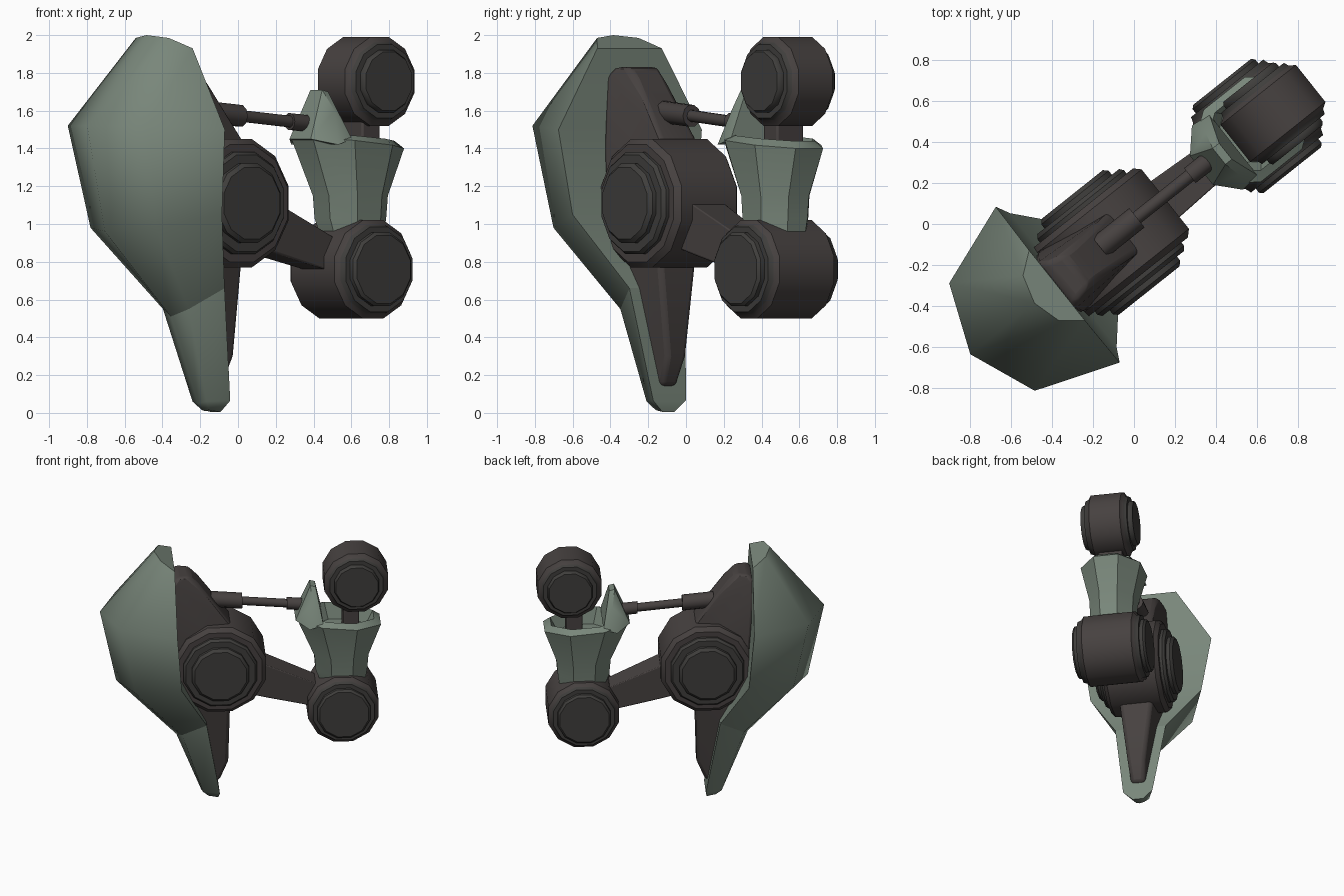
import bpy, bmesh, math
from mathutils import Vector

if "Cube" in bpy.data.objects:
    bpy.data.objects.remove(bpy.data.objects["Cube"])

# Arm frame: u runs along the arm, v across it
ANGLE = math.radians(38.5)
C, S = math.cos(ANGLE), math.sin(ANGLE)


def place(u, v, z):
    return Vector((C * u + S * v, S * u - C * v, z))


def material(name, rgb):
    m = bpy.data.materials.new(name)
    m.use_nodes = True
    m.diffuse_color = (*rgb, 1)
    bsdf = m.node_tree.nodes["Principled BSDF"]
    bsdf.inputs["Base Color"].default_value = (*rgb, 1)
    bsdf.inputs["Roughness"].default_value = 0.7
    return m


GREEN = material("sage_green", (0.19, 0.24, 0.195))
DARK = material("dark_brown_grey", (0.062, 0.053, 0.051))
CAP = material("charcoal", (0.05, 0.048, 0.045))


def finish(name, bm, mats, smooth=35, bevel=0):
    bmesh.ops.recalc_face_normals(bm, faces=bm.faces[:])
    me = bpy.data.meshes.new(name)
    bm.to_mesh(me)
    bm.free()
    ob = bpy.data.objects.new(name, me)
    bpy.context.collection.objects.link(ob)
    for m in mats:
        me.materials.append(m)
    if bevel:
        b = ob.modifiers.new("Bevel", "BEVEL")
        b.width, b.segments, b.limit_method = bevel, 2, "ANGLE"
    bpy.ops.object.select_all(action="DESELECT")
    ob.select_set(True)
    bpy.context.view_layer.objects.active = ob
    bpy.ops.object.shade_smooth_by_angle(angle=math.radians(smooth))
    return ob


def loft(name, rings, mats, smooth=35, cap_from=None):
    """Skin rings of (u, v, z) points and close both ends."""
    bm = bmesh.new()
    rows = [[bm.verts.new(place(*p)) for p in ring] for ring in rings]
    n = len(rows[0])
    for k, (a, b) in enumerate(zip(rows, rows[1:])):
        for i in range(n):
            j = (i + 1) % n
            f = bm.faces.new((a[i], a[j], b[j], b[i]))
            if cap_from and not cap_from <= k < len(rows) - 1 - cap_from:
                f.material_index = 1
    for row in (rows[0], rows[-1]):
        bm.faces.new(row).material_index = 1 if cap_from else 0
    return finish(name, bm, mats, smooth)


def hull(name, pts, mat, bevel=0.02):
    """Convex block from points mirrored across the arm's centre plane."""
    bm = bmesh.new()
    for u, v, z in pts:
        for s in (1, -1):
            bm.verts.new(place(u, v * s, z))
    out = bmesh.ops.convex_hull(bm, input=bm.verts[:])
    loose = {g for g in out["geom_interior"] if isinstance(g, bmesh.types.BMVert)}
    bmesh.ops.delete(bm, geom=list(loose), context="VERTS")
    bmesh.ops.dissolve_limit(bm, angle_limit=math.radians(2),
                             verts=bm.verts[:], edges=bm.edges[:])
    return finish(name, bm, [mat], 40, bevel)


def joint(name, u, z, half, cap_from=2, sides=12):
    """Stepped drum across the arm; half lists (radius, offset) outside in."""
    full = [(r, h) for r, h in half] + [(r, -h) for r, h in reversed(half)]
    grow = 1 / math.cos(math.pi / sides)
    rings = []
    for r, h in full:
        angles = [(i + 0.5) * math.tau / sides for i in range(sides)]
        rings.append([(u + r * grow * math.cos(a), h, z + r * grow * math.sin(a))
                      for a in angles])
    loft(name, rings, [DARK, CAP], 35, cap_from)


# Shield: each level is rim, shoulder, centre as (u, v, z)
def section(rim, shoulder, centre):
    flip = lambda p: (p[0], -p[1], p[2])
    return [rim, shoulder, centre, flip(shoulder), flip(rim)]


base = section((-.242, .19, .66), (-.42, .11, .55), (-.455, 0, .51))
loft("shield", [
    section((-.48, .218, 1.93), (-.58, .14, 1.985), (-.62, 0, 2.0)),
    section((-.475, .485, 1.5), (-.885, .335, 1.52), (-1.02, 0, 1.52)),
    section((-.44, .417, 1.05), (-.775, .28, .98), (-.9, 0, .96)),
    base], [GREEN], 55)
loft("shield_spike", [
    base,
    section((-.14, .11, .065), (-.26, .06, .06), (-.27, 0, .05)),
    section((-.15, .04, .005), (-.22, .03, .015), (-.225, 0, .01))], [GREEN], 55)

# Mounting fins behind the shield
hull("upper_fin", [(-.5, .15, 1.78), (-.46, .12, 1.83), (-.36, .1, 1.83),
                   (-.3, .1, 1.77), (-.05, .12, 1.43), (-.48, .18, 1.4),
                   (-.05, .15, 1.1), (-.45, .19, 1.1)], DARK, .025)
hull("lower_fin", [(-.07, .13, 1.1), (-.4, .19, 1.1), (-.065, .12, .77),
                   (-.33, .14, .77), (-.075, .065, .3), (-.14, .05, .14),
                   (-.25, .06, .14)], DARK, .025)

# Drums at the shoulder, elbow and wrist
joint("shoulder_drum", -.145, 1.11,
      [(.19, .3), (.21, .28), (.21, .255), (.255, .255), (.27, .235),
       (.27, .215), (.31, .215), (.34, .185)], 5)
joint("elbow_drum", .767, .76,
      [(.18, .275), (.195, .26), (.195, .235), (.225, .235), (.235, .205),
       (.26, .185)], 4)
joint("wrist_drum", .866, 1.755,
      [(.155, .195), (.165, .18), (.165, .16), (.195, .16), (.205, .135),
       (.235, .115)], 4)

# Upper arm between shoulder and elbow
hull("upper_arm", [(.05, .12, 1.17), (.05, .12, .88), (.22, .1, 1.08),
                   (.22, .1, .83), (.6, .09, .92), (.6, .09, .74)], DARK, .03)


# Flared forearm cuff with a hollow mouth
def cuff_ring(u0, u1, width, z, tilt=0.0):
    mid, rad = (u0 + u1) / 2, (u1 - u0) / 2
    pts = []
    for i in range(8):
        a = (i + .5) * math.tau / 8
        c, s = math.cos(a) * 1.08, math.sin(a) * 1.08
        pts.append((mid + rad * c, width * s, z - tilt * c))
    return pts


loft("forearm_cuff", [
    cuff_ring(.62, .93, .14, .9), cuff_ring(.57, .95, .16, 1.03),
    cuff_ring(.56, .96, .165, 1.15), cuff_ring(.43, 1.05, .225, 1.43, .03),
    cuff_ring(.5, 1.0, .18, 1.46, .02), cuff_ring(.56, .95, .15, 1.34)], [GREEN], 35)
hull("cuff_collar", [(.42, .09, 1.45), (.52, .2, 1.42), (.53, .05, 1.71),
                     (.57, .05, 1.7), (.55, .13, 1.6), (.62, .19, 1.45),
                     (.54, .06, 1.42)], GREEN, 0)

# Wrist post rising out of the cuff
hull("wrist_post", [(u, .09, z) for u in (.77, .89) for z in (1.25, 1.62)], DARK, .01)


# Linkage rod with a sleeve at each end
def tube(name, u0, u1, r):
    rings = []
    for u in (u0, u1):
        z = 1.575 - .09 * u
        rings.append([(u, -.015 + r * math.cos(a), z + r * math.sin(a))
                      for a in (i * math.tau / 10 for i in range(10))])
    loft(name, rings, [DARK], 40)


tube("rod_root_sleeve", -.2, .03, .06)
tube("rod", 0, .5, .032)
tube("rod_end_sleeve", .36, .56, .046)
